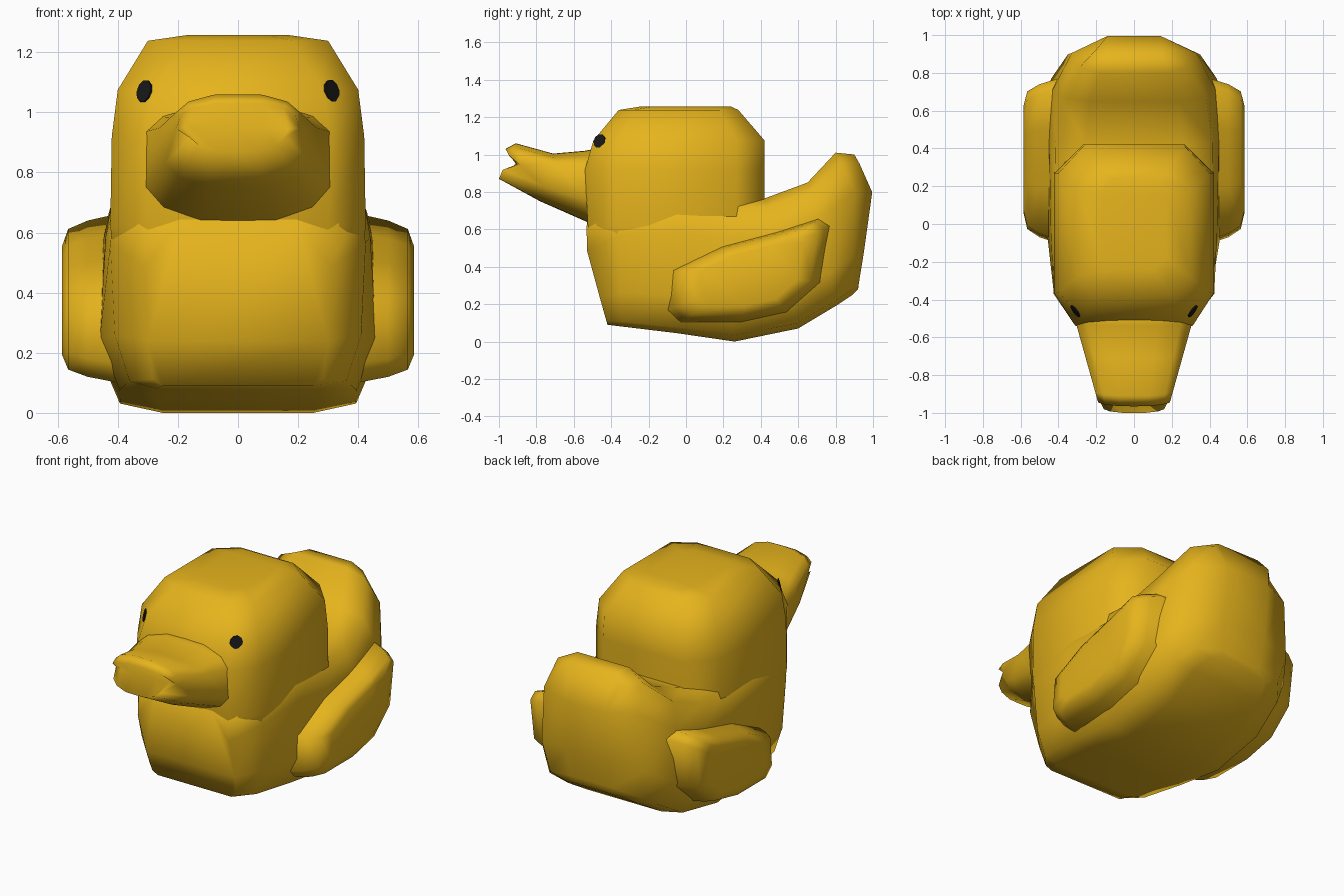
import bpy, bmesh, math
from mathutils import Vector
from mathutils.bvhtree import BVHTree

if "Cube" in bpy.data.objects:
    bpy.data.objects.remove(bpy.data.objects["Cube"])


def material(name, rgb):
    m = bpy.data.materials.new(name)
    m.diffuse_color = (*rgb, 1)
    m.use_nodes = True
    m.node_tree.nodes["Principled BSDF"].inputs["Base Color"].default_value = m.diffuse_color
    return m


YELLOW = material("golden yellow", (0.79, 0.455, 0.012))
BLACK = material("eye black", (0.01, 0.01, 0.01))


def loft(name, rings, mat=YELLOW, angle=85):
    """Skin a list of closed rings (same point count) and cap both ends."""
    bm = bmesh.new()
    vs = [[bm.verts.new(p) for p in r] for r in rings]
    n = len(rings[0])
    for a, b in zip(vs, vs[1:]):
        for i in range(n):
            bm.faces.new((a[i], a[(i + 1) % n], b[(i + 1) % n], b[i]))
    bm.faces.new(vs[0])
    bm.faces.new(vs[-1])
    bmesh.ops.recalc_face_normals(bm, faces=bm.faces)
    caps = [f for f in bm.faces if len(f.verts) > 4]
    bmesh.ops.triangulate(bm, faces=caps)
    me = bpy.data.meshes.new(name)
    bm.to_mesh(me)
    tree = BVHTree.FromBMesh(bm)
    bm.free()
    for p in me.polygons:
        p.use_smooth = True
    me.set_sharp_from_angle(angle=math.radians(angle))
    me.materials.append(mat)
    ob = bpy.data.objects.new(name, me)
    bpy.context.collection.objects.link(ob)
    return tree


# Body and tail: slanted rings from chest to tail
def body_ring(yb, zb, wb, yt, zt, wt, wl, wu, bulge):
    half = []
    for t, w, k in ((0, wb, 0), (0.04, 0.35 * wb + 0.65 * wl, 0.05), (0.27, wl, 0.4),
                    (0.72, wu, 1), (0.93, 0.7 * wt + 0.3 * wu, 0.3), (1, 0.65 * wt, 0)):
        half.append((w, yb + (yt - yb) * t + bulge * k, zb + (zt - zb) * t))
    return half + [(-x, y, z) for x, y, z in reversed(half)]


loft("body", [body_ring(*s) for s in (
    (-0.42, 0.09, 0.25, -0.53, 0.64, 0.30, 0.30, 0.31, -0.03),
    (-0.34, 0.08, 0.27, -0.37, 0.75, 0.40, 0.41, 0.425, 0),
    (-0.05, 0.045, 0.27, -0.05, 0.80, 0.40, 0.46, 0.44, 0),
    (0.26, 0.0, 0.25, 0.20, 0.78, 0.40, 0.47, 0.445, 0),
    (0.60, 0.07, 0.25, 0.42, 0.765, 0.40, 0.47, 0.45, 0),
    (0.80, 0.19, 0.24, 0.65, 0.85, 0.36, 0.44, 0.43, 0.02),
    (0.89, 0.25, 0.20, 0.80, 1.01, 0.27, 0.35, 0.33, 0.08),
    (0.92, 0.28, 0.12, 0.90, 1.00, 0.22, 0.15, 0.14, 0.09))])


# Head: stacked eight-sided rings
def head_ring(z, w, wf, yf, ysf, ysb, yb, wb):
    half = [(wf, yf, z), (w, ysf, z), (w, ysb, z), (wb, yb, z)]
    return half + [(-x, y, z) for x, y, z in reversed(half)]


head = loft("head", [head_ring(*s) for s in (
    (0.42, 0.40, 0.28, -0.49, -0.36, 0.27, 0.42, 0.27),
    (0.62, 0.425, 0.30, -0.525, -0.37, 0.27, 0.42, 0.27),
    (0.92, 0.42, 0.31, -0.54, -0.37, 0.27, 0.42, 0.27),
    (1.075, 0.40, 0.28, -0.495, -0.36, 0.27, 0.42, 0.26),
    (1.238, 0.30, 0.18, -0.36, -0.28, 0.18, 0.28, 0.18),
    (1.257, 0.17, 0.10, -0.24, -0.18, 0.16, 0.24, 0.12))])


# Beak: side profile with a mouth notch, spread across a tapering width
profile = [(-0.40, 1.05), (-0.54, 1.02), (-0.71, 1.005), (-0.91, 1.06), (-0.965, 1.03),
           (-0.91, 0.95), (-1.0, 0.87), (-0.78, 0.75), (-0.53, 0.64), (-0.40, 0.61)]


def beak_ring(t):
    side = abs(t) ** 4
    ring = []
    for y, z in profile:
        w = 0.32 + (y + 0.5) * 0.28
        if y < -0.97:
            w -= 0.02
        mid = 0.84 - 0.25 * (y + 0.5)
        ring.append((t * w, y + 0.02 * side, mid + (z - mid) * (1 - 0.5 * side)))
    return ring


loft("beak", [beak_ring(t) for t in (-1, -0.8, -0.4, 0, 0.4, 0.8, 1)], angle=120)

# Wings: raised pads with rounded rims
outline = [(-0.07, 0.18), (0.0, 0.12), (0.3, 0.12), (0.53, 0.17), (0.70, 0.32),
           (0.74, 0.60), (0.69, 0.64), (0.5, 0.58), (0.2, 0.50), (-0.05, 0.38)]


def wing_ring(side, x, s):
    cy, cz = 0.36, 0.36
    return [(side * x, cy + (y - cy) * s, cz + (z - cz) * s) for y, z in outline]


for label, side in (("right", 1), ("left", -1)):
    loft(label + "_wing", [wing_ring(side, x, s) for x, s in
                           ((0.40, 1.08), (0.50, 1.0), (0.565, 0.9), (0.585, 0.7))])

    # Eyes: small thin plates lying on the head
    p, n, _, _ = head.find_nearest(Vector((side * 0.31, -0.46, 1.07)))
    u = n.cross(Vector((0, 0, 1))).normalized()
    v = n.cross(u)
    loft(label + "_eye", [[p + n * d + (u * math.cos(a) + v * math.sin(a)) * 0.038
                           for a in (i * math.tau / 10 for i in range(10))]
                          for d in (-0.003, 0.004)], BLACK, 30)
